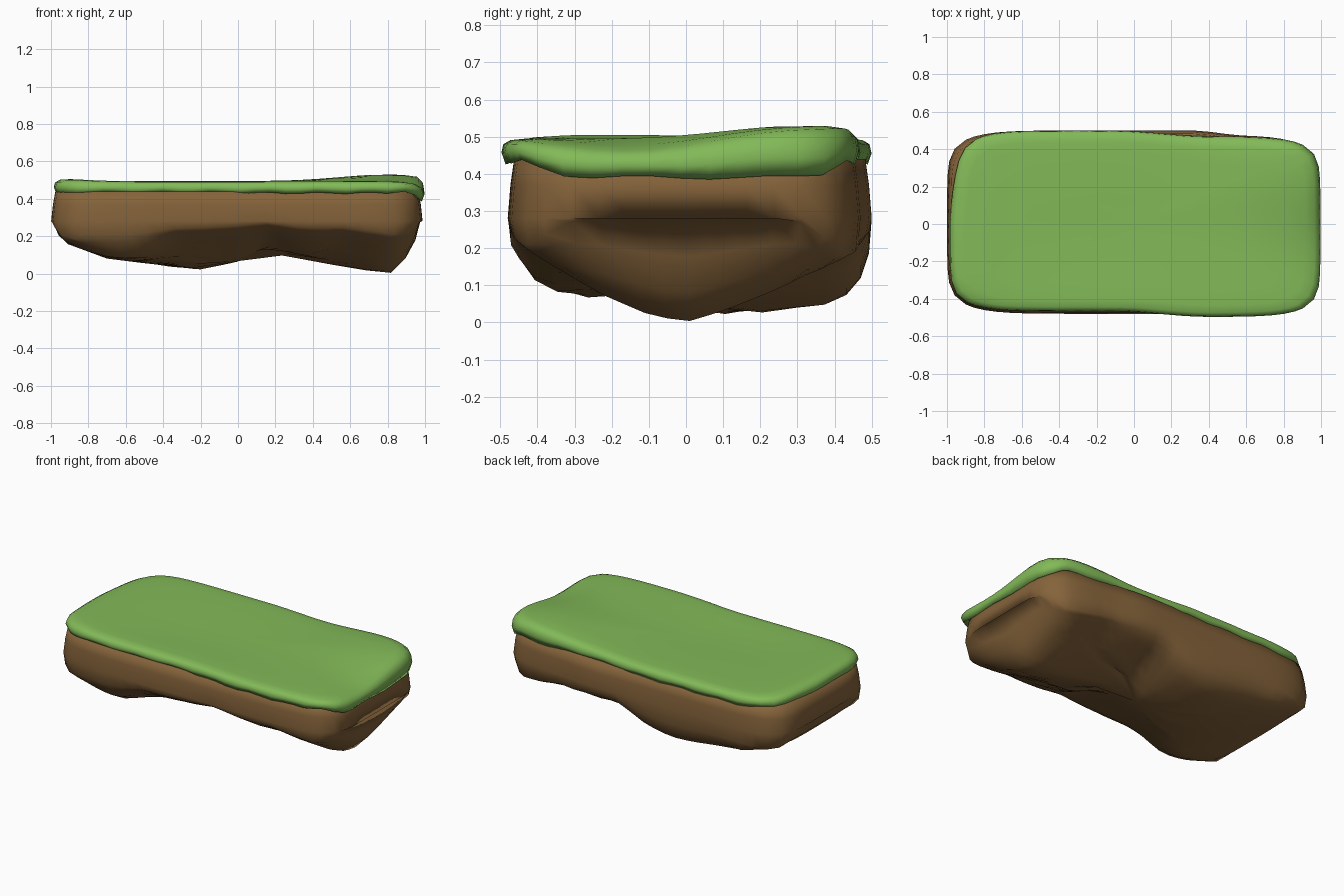
import bpy, bmesh, math

if "Cube" in bpy.data.objects:
    bpy.data.objects.remove(bpy.data.objects["Cube"])

SEG_X, SEG_Y = 24, 12          # outline segments per long / short side


def material(name, rgb):
    m = bpy.data.materials.new(name)
    m.diffuse_color = (*rgb, 1)
    m.use_nodes = True
    m.node_tree.nodes["Principled BSDF"].inputs["Base Color"].default_value = m.diffuse_color
    return m


def smooth(a, b, v):
    t = max(0, min(1, (v - a) / (b - a)))
    return t * t * (3 - 2 * t)


def lerp(table, v):
    if v <= table[0][0]:
        return table[0][1]
    for (x0, z0), (x1, z1) in zip(table, table[1:]):
        if v <= x1:
            return z0 + (z1 - z0) * (v - x0) / (x1 - x0)
    return table[-1][1]


def gauss(x, y, cx, cy, rx, ry):
    return math.exp(-((x - cx) / rx) ** 2 - ((y - cy) / ry) ** 2)


def outline(n):
    """Unit rounded rectangle, counter-clockwise."""
    sx = [-1 + 2 * i / SEG_X for i in range(SEG_X)]
    sy = [-1 + 2 * i / SEG_Y for i in range(SEG_Y)]
    pts = [(t, -1) for t in sx] + [(1, t) for t in sy]
    pts += [(-x, -y) for x, y in pts]
    return [(x / (abs(x) ** n + abs(y) ** n) ** (1 / n),
             y / (abs(x) ** n + abs(y) ** n) ** (1 / n)) for x, y in pts]


def loft(name, mat, scales, place, n):
    """Nested outline rings, closed to a centre point at the last ring."""
    bm = bmesh.new()
    base = outline(n)
    rings = []
    for k, s in enumerate(scales):
        # inner rings shrink by an even inset near the rim
        sx = s + (1 - s) * 0.35 * smooth(0, 0.8, s)
        rings.append([bm.verts.new(place(k, u * sx, v * s)) for u, v in base])
    for a, b in zip(rings, rings[1:]):
        for i in range(len(a)):
            j = (i + 1) % len(a)
            bm.faces.new((a[i], a[j], b[j], b[i]))
    centre = bm.verts.new(place(len(scales), 0, 0))
    last = rings[-1]
    for i in range(len(last)):
        bm.faces.new((last[i], last[(i + 1) % len(last)], centre))
    bm.faces.new(rings[0])
    bmesh.ops.recalc_face_normals(bm, faces=bm.faces)
    me = bpy.data.meshes.new(name)
    bm.to_mesh(me)
    bm.free()
    me.materials.append(mat)
    for p in me.polygons:
        p.use_smooth = True
    ob = bpy.data.objects.new(name, me)
    bpy.context.collection.objects.link(ob)
    return ob


# Underside: long profile, plus lift towards the front and back
LONG = [(-1, .30), (-.97, .22), (-.93, .165), (-.7, .08), (-.5, .055), (-.35, .03),
        (-.2, .02), (0, .06), (.17, .13), (.3, .06), (.45, .035), (.55, .06),
        (.7, .01), (.83, 0), (.88, .05), (.95, .18), (.98, .30)]
FRONT_LEFT = [(-.48, .20), (-.42, .07), (-.36, .02), (-.26, 0)]
FRONT_RIGHT = [(-.48, .24), (-.42, .19), (-.34, .14), (-.24, .08), (-.1, .02), (0, 0)]
BACK_LEFT = [(.1, 0), (.2, .005), (.38, .03), (.46, .07), (.5, .2)]
BACK_RIGHT = [(0, 0), (.1, .03), (.25, .09), (.38, .15), (.46, .19), (.5, .25)]


def underside(x, y):
    f, b = smooth(-.6, -.3, x), smooth(-.1, .45, x)
    lift = (lerp(FRONT_LEFT, y) * (1 - f) + lerp(FRONT_RIGHT, y) * f
            + lerp(BACK_LEFT, y) * (1 - b) + lerp(BACK_RIGHT, y) * b)
    lift += .03 * gauss(x, y, -.1, -.2, .25, .2)
    base = lerp(LONG, x)
    return base + lift * (1 - base / .31)


def place_soil(k, u, v):
    x = u * .993 - .006
    y = v * .49 + .01
    if v > 0:
        y -= .025 * smooth(.3, .6, x) * smooth(0, .9, v)
    return x, y, (.44, .37, .28)[k] if k < 3 else underside(x, y)


# Grass: gently rolling top with a rolled rim
def grass_top(x, y):
    return (.495 + .035 * gauss(x, y, .8, .32, .35, .3)
            + .012 * gauss(x, y, -.95, -.2, .2, .5)
            - .035 * gauss(x, y, 1, -.13, .12, .25)
            - .012 * gauss(x, y, -.2, -.1, .5, .25))


def place_grass(k, u, v):
    x = u * .984 + .006
    if u < 0:
        x += .05 * smooth(-.05, 1, v) * smooth(.5, 1, -u)
    y = v * .478 + .016 - .03 * smooth(-.1, .4, x)
    low = .43 - .04 * smooth(.85, .98, x) + .005 * math.sin(23 * x + 17 * y)
    low += .03 * gauss(x, y, .97, -.47, .1, .12)
    top = grass_top(x, y)
    z = (low + .01, low, low + (top - low) * .4, low + (top - low) * .75,
         top - .004)[k] if k < 5 else top
    return x, y, z


soil = material("soil brown", (.235, .125, .043))
grass = material("grass green", (.226, .490, .098))

loft("soil_body", soil, [.965, .985, 1, .985, .94, .86, .74, .58, .4, .2],
     place_soil, 6.5)
loft("grass_cap", grass, [.94, .99, 1.01, 1.0, .96, .88, .7, .48, .24],
     place_grass, 7)
